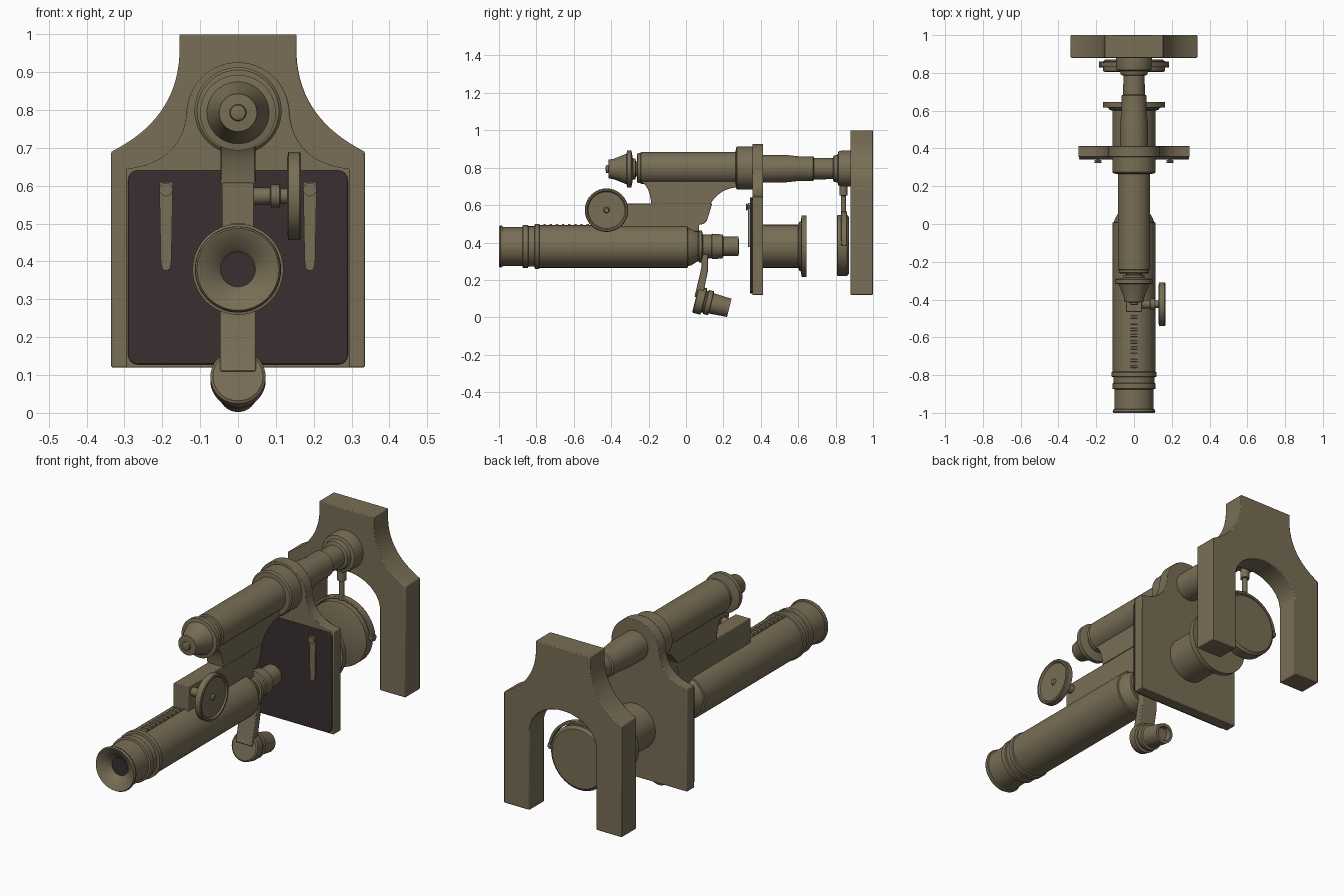
import bpy, bmesh, math
from mathutils import Matrix, Vector


def material(name, rgb):
    m = bpy.data.materials.new(name)
    m.diffuse_color = (*rgb, 1)
    return m


BRASS = material("aged brass", (0.19, 0.155, 0.092))
DARK = material("dark plate", (0.042, 0.028, 0.030))


def finish(name, bm, mat, bevel=0):
    bmesh.ops.recalc_face_normals(bm, faces=bm.faces)
    me = bpy.data.meshes.new(name)
    bm.to_mesh(me)
    bm.free()
    ob = bpy.data.objects.new(name, me)
    bpy.context.collection.objects.link(ob)
    me.materials.append(mat)
    me.shade_smooth()
    me.set_sharp_from_angle(angle=math.radians(32))
    if bevel:
        b = ob.modifiers.new("bevel", 'BEVEL')
        b.width, b.segments, b.limit_method = bevel, 2, 'ANGLE'
    return ob


def lathe(name, profile, origin=(0, 0, 0), axis=(0, 1, 0), mat=BRASS, n=64):
    """Turned part: profile of (distance along axis, radius), ends capped."""
    bm = bmesh.new()
    rot = Vector((0, 0, 1)).rotation_difference(Vector(axis)).to_matrix().to_4x4()
    mx = Matrix.Translation(origin) @ rot
    rings = [[bm.verts.new(mx @ Vector((r * math.cos(2 * math.pi * i / n),
                                        r * math.sin(2 * math.pi * i / n), d)))
              for i in range(n)] for d, r in profile]
    for a, b in zip(rings, rings[1:]):
        for i in range(n):
            j = (i + 1) % n
            bm.faces.new((a[i], a[j], b[j], b[i]))
    bm.faces.new(rings[0])
    bm.faces.new(rings[-1])
    return finish(name, bm, mat)


def slab(name, pts, lo, hi, axis='Y', mat=BRASS, bevel=0):
    """Outline extruded along Y (points x,z) or X (points y,z)."""
    bm = bmesh.new()
    def put(p, t):
        return bm.verts.new((p[0], t, p[1]) if axis == 'Y' else (t, p[0], p[1]))
    a, b = [put(p, lo) for p in pts], [put(p, hi) for p in pts]
    bm.faces.new(a)
    bm.faces.new(b)
    for i in range(len(pts)):
        j = (i + 1) % len(pts)
        bm.faces.new((a[i], a[j], b[j], b[i]))
    return finish(name, bm, mat, bevel)


def curve(a, c, b, n=16):
    return [tuple((1 - t) ** 2 * p + 2 * t * (1 - t) * q + t * t * r
                  for p, q, r in zip(a, c, b)) for t in (i / n for i in range(n + 1))]


def arc(cx, cz, rx, rz, a0, a1, n=24):
    return [(cx + rx * math.cos(math.radians(a0 + (a1 - a0) * i / n)),
             cz + rz * math.sin(math.radians(a0 + (a1 - a0) * i / n))) for i in range(n + 1)]


def flip(pts):
    return [(-x, z) for x, z in reversed(pts)]


# Horseshoe foot with arched opening
side = [(0.155, 1.0)] + curve((0.155, 0.94), (0.165, 0.775), (0.335, 0.69)) + [(0.335, 0.12), (0.19, 0.12)]
slab("foot", side + arc(0, 0.53, 0.19, 0.15, 0, 180) + flip(side), 0.88, 1.0, bevel=0.004)

# Pillar with its flange
lathe("pillar", [(0.40, 0.074), (0.53, 0.074), (0.60, 0.066), (0.68, 0.066), (0.685, 0.058),
                 (0.785, 0.056), (0.79, 0.07), (0.81, 0.075), (0.815, 0.092), (0.83, 0.096),
                 (0.89, 0.096)], (0, 0, 0.795))

# Stage with round lobe, dark top plate, clips
lobe = arc(0, 0.79, 0.136, 0.136, 90, 0, 20)
half = lobe[1:] + curve((0.136, 0.79), (0.15, 0.66), (0.295, 0.645))[1:] + [(0.295, 0.12)]
slab("stage", [(0, 0.926)] + half + flip(half), 0.355, 0.413, bevel=0.003)
r = 0.025
plate = (arc(0.29 - r, 0.64 - r, r, r, 90, 0, 6) + arc(0.29 - r, 0.128 + r, r, r, 0, -90, 6)
         + arc(-0.29 + r, 0.128 + r, r, r, -90, -180, 6) + arc(-0.29 + r, 0.64 - r, r, r, 180, 90, 6))
slab("stage_plate", plate, 0.341, 0.356, mat=DARK, bevel=0.003)
for s in (-1, 1):
    x = 0.19 * s
    slab("stage_clip", [(x - 0.018, 0.61), (x + 0.018, 0.61), (x + 0.014, 0.40)]
         + arc(x, 0.388, 0.012, 0.012, 0, -180, 8) + [(x - 0.014, 0.40)], 0.332, 0.339)
    lathe("clip_peg", [(0.322, 0.018), (0.327, 0.018), (0.333, 0.008), (0.35, 0.008)], (x, 0, 0.59), n=20)

# Substage condenser
lathe("condenser", [(0.41, 0.115), (0.60, 0.115), (0.605, 0.13), (0.615, 0.135), (0.617, 0.164),
                    (0.645, 0.164)], (0, 0, 0.38))

# Mirror, its fork and stem
lathe("mirror", [(0.806, 0.155), (0.81, 0.163), (0.862, 0.163), (0.872, 0.15)], (0, 0, 0.385))
slab("mirror_fork", arc(0, 0.385, 0.182, 0.182, 0, 180, 40) + arc(0, 0.385, 0.168, 0.168, 180, 0, 40),
     0.83, 0.86, bevel=0.003)
for s in (-1, 1):
    lathe("mirror_pivot", [(0.15, 0.016), (0.184, 0.016)], (0, 0.845, 0.40), (s, 0, 0), n=24)
lathe("mirror_stem", [(0.55, 0.013), (0.65, 0.013), (0.652, 0.022), (0.72, 0.022)], (0, 0.842, 0), (0, 0, 1), n=24)

# Upper limb tube with collar and fine focus knob
lathe("limb_tube", [(-0.262, 0.07), (-0.258, 0.08), (-0.243, 0.08), (-0.24, 0.086), (0.265, 0.086),
                    (0.267, 0.108), (0.274, 0.115), (0.36, 0.115)], (0, 0, 0.798))
lathe("fine_focus_knob", [(-0.43, 0.012), (-0.427, 0.02), (-0.415, 0.022), (-0.413, 0.05), (-0.385, 0.055),
                          (-0.318, 0.082), (-0.315, 0.1), (-0.293, 0.1), (-0.288, 0.08), (-0.284, 0.055),
                          (-0.27, 0.055), (-0.268, 0.04), (-0.255, 0.04)], (0, 0, 0.793))
slab("limb_web", [(0.275, 0.76), (-0.235, 0.76)] + curve((-0.235, 0.72), (-0.195, 0.70), (-0.185, 0.605))
     + curve((0.13, 0.605), (0.18, 0.69), (0.275, 0.695)), -0.046, 0.046, 'X', bevel=0.003)
slab("rack_housing", [(-0.465, 0.608), (0.14, 0.608), (0.115, 0.525)]
     + curve((0.115, 0.525), (0.105, 0.497), (0.07, 0.495), 6) + [(0.07, 0.46), (-0.465, 0.46)],
     -0.042, 0.042, 'X', bevel=0.003)

# Coarse focus wheel
lathe("focus_shaft", [(0.0, 0.022), (0.085, 0.022), (0.087, 0.03), (0.11, 0.03), (0.112, 0.02), (0.14, 0.02)],
      (0, -0.425, 0.573), (1, 0, 0), n=32)
lathe("focus_wheel", [(0.13, 0.1), (0.133, 0.116), (0.162, 0.116), (0.166, 0.112), (0.166, 0.104),
                      (0.158, 0.098), (0.155, 0.016), (0.163, 0.012)], (0, -0.425, 0.573), (1, 0, 0))

# Body tube with hollow eyepiece, rings and nose
lathe("body_tube", [(-0.955, 0.044), (-0.97, 0.055), (-0.997, 0.1), (-1.0, 0.108), (-0.992, 0.113),
                    (-0.982, 0.11), (-0.98, 0.104), (-0.875, 0.104), (-0.872, 0.114), (-0.845, 0.114),
                    (-0.842, 0.108), (-0.81, 0.108), (-0.808, 0.12), (-0.785, 0.12), (-0.782, 0.114),
                    (0.008, 0.114), (0.01, 0.106), (0.03, 0.1), (0.065, 0.078), (0.07, 0.086),
                    (0.085, 0.086), (0.09, 0.065), (0.135, 0.063), (0.14, 0.068), (0.195, 0.064),
                    (0.2, 0.052), (0.28, 0.052), (0.283, 0.035), (0.27, 0.03)], (0, 0, 0.379))
lathe("eye_lens", [(-0.958, 0.046), (-0.95, 0.046)], (0, 0, 0.379), mat=DARK, n=32)

# Toothed rack on the tube
slab("rack", [(-0.78, 0.48), (-0.45, 0.48), (-0.45, 0.494), (-0.78, 0.494)], -0.022, 0.022, 'X')
for i in range(10):
    y = -0.765 + i * 0.033
    slab("rack_tooth", [(y, 0.49), (y + 0.018, 0.49), (y + 0.014, 0.5), (y + 0.004, 0.5)], -0.018, 0.018, 'X')

# Swinging nosepiece arm with the second objective
slab("nosepiece_arm", [(0.085, 0.35), (0.118, 0.35), (0.118, 0.25), (0.098, 0.155), (0.09, 0.11),
                       (0.045, 0.11), (0.072, 0.22), (0.082, 0.27)], -0.047, 0.047, 'X', bevel=0.004)
t = math.radians(14)
lathe("second_objective", [(0, 0.066), (0.005, 0.073), (0.045, 0.073), (0.048, 0.06), (0.055, 0.06),
                           (0.06, 0.066), (0.085, 0.066), (0.088, 0.056), (0.187, 0.05), (0.187, 0.036), (0.165, 0.03)],
      (0, 0.05, 0.096), (0, math.cos(t), -math.sin(t)))
